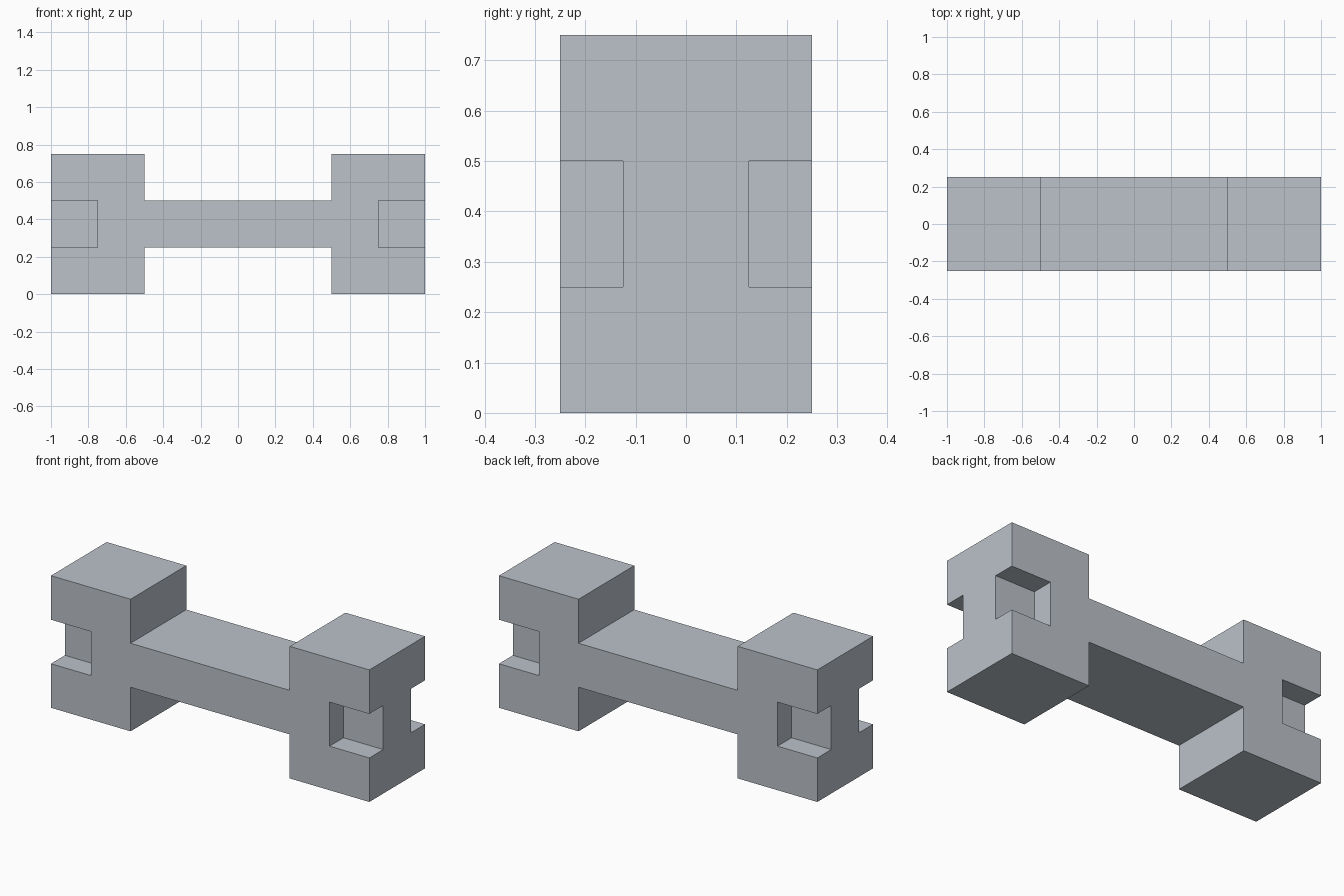
import bpy, bmesh
from mathutils import Matrix, Vector

if "Cube" in bpy.data.objects:
    bpy.data.objects.remove(bpy.data.objects["Cube"])

grey = bpy.data.materials.new("light_grey")
grey.diffuse_color = (0.50, 0.54, 0.59, 1)
grey.use_nodes = True
grey.node_tree.nodes["Principled BSDF"].inputs["Base Color"].default_value = grey.diffuse_color


def make_object(name, bm):
    bmesh.ops.recalc_face_normals(bm, faces=bm.faces)
    mesh = bpy.data.meshes.new(name)
    bm.to_mesh(mesh)
    bm.free()
    mesh.materials.append(grey)
    obj = bpy.data.objects.new(name, mesh)
    bpy.context.collection.objects.link(obj)
    return obj


# Body: H-shaped side profile pushed through the full depth
right = [(0.5, 0.25), (0.5, 0), (1, 0), (1, 0.75), (0.5, 0.75), (0.5, 0.5)]
outline = right + [(-x, z) for x, z in reversed(right)]
bm = bmesh.new()
face = bm.faces.new([bm.verts.new((x, -0.25, z)) for x, z in outline])
ext = bmesh.ops.extrude_face_region(bm, geom=[face], use_keep_orig=True)
verts = [g for g in ext["geom"] if isinstance(g, bmesh.types.BMVert)]
bmesh.ops.translate(bm, verts=verts, vec=(0, 0.5, 0))
body = make_object("dumbbell_body", bm)

# Corner notches: one cutter box per outer vertical edge
bm = bmesh.new()
for sx in (-1, 1):
    for sy in (-1, 1):
        centre = Vector((sx * 0.95, sy * 0.225, 0.375))
        bmesh.ops.create_cube(bm, size=1, matrix=Matrix.Translation(centre)
                              @ Matrix.Diagonal((0.4, 0.2, 0.25, 1)))
cutter = make_object("notch_cutter", bm)
cutter.hide_render = True

mod = body.modifiers.new("corner_notches", "BOOLEAN")
mod.operation = "DIFFERENCE"
mod.solver = "EXACT"
mod.object = cutter

# Apply the cut and drop the helper
bpy.context.view_layer.objects.active = body
body.select_set(True)
bpy.ops.object.modifier_apply(modifier=mod.name)
bpy.data.objects.remove(cutter)
